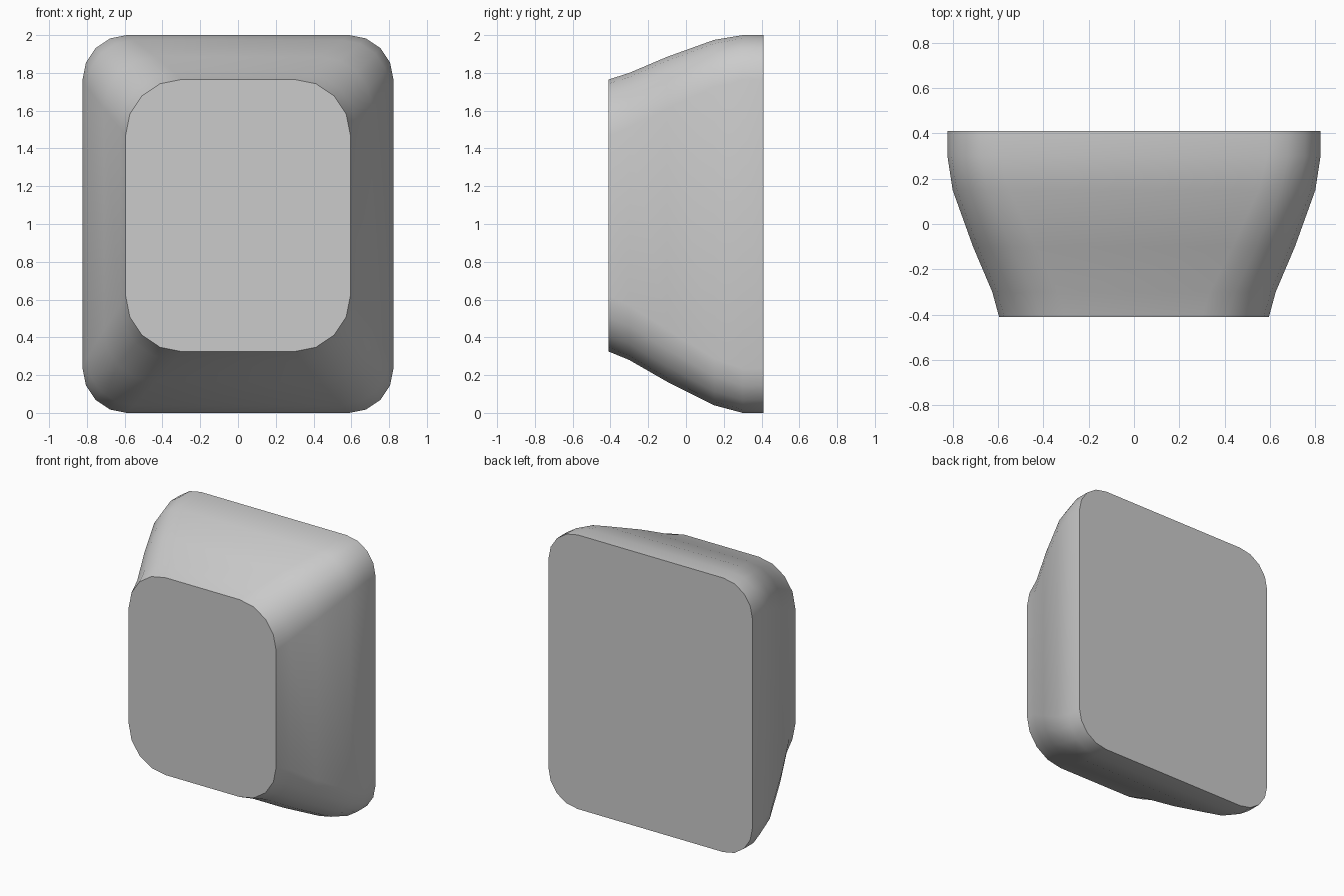
import bpy
import bmesh
from math import sin, cos, pi

cube = bpy.data.objects.get("Cube")
if cube:
    bpy.data.objects.remove(cube, do_unlink=True)

# Single light grey colour
grey = bpy.data.materials.new("light_grey")
grey.use_nodes = True
colour = (0.6, 0.6, 0.6, 1)
grey.diffuse_color = colour
grey.node_tree.nodes["Principled BSDF"].inputs["Base Color"].default_value = colour

# Sections from back to front: y, half width, bottom z, top z, corner radius
SECTIONS = [
    (0.41, 0.823, 0.0, 2.0, 0.235),
    (0.30, 0.823, 0.0, 2.0, 0.235),
    (0.15, 0.80, 0.04, 1.975, 0.25),
    (-0.10, 0.71, 0.165, 1.885, 0.275),
    (-0.30, 0.625, 0.28, 1.80, 0.29),
    (-0.41, 0.595, 0.325, 1.765, 0.295),
]
CORNER_STEPS = 4


def rounded_ring(bm, y, half, low, high, radius):
    """Vertices of a rounded rectangle in the plane at y."""
    ring = []
    corners = [(1, high - radius), (-1, high - radius),
               (-1, low + radius), (1, low + radius)]
    for i, (side, z) in enumerate(corners):
        for step in range(CORNER_STEPS + 1):
            a = (i + step / CORNER_STEPS) * pi / 2
            x = side * (half - radius) + radius * cos(a)
            ring.append(bm.verts.new((x, y, z + radius * sin(a))))
    return ring


# Tapered body lofted through the sections, with flat ends
bm = bmesh.new()
rings = [rounded_ring(bm, *section) for section in SECTIONS]
for a, b in zip(rings, rings[1:]):
    for i in range(len(a)):
        j = (i + 1) % len(a)
        bm.faces.new((a[i], a[j], b[j], b[i]))
bm.faces.new(rings[0])
bm.faces.new(rings[-1])
bmesh.ops.recalc_face_normals(bm, faces=bm.faces)

mesh = bpy.data.meshes.new("tapered_keycap")
bm.to_mesh(mesh)
bm.free()
mesh.materials.append(grey)
body = bpy.data.objects.new("tapered_keycap", mesh)
bpy.context.collection.objects.link(body)

# Smooth sides, crisp end rims
bpy.ops.object.select_all(action="DESELECT")
body.select_set(True)
bpy.context.view_layer.objects.active = body
bpy.ops.object.shade_smooth_by_angle(angle=pi / 6)
